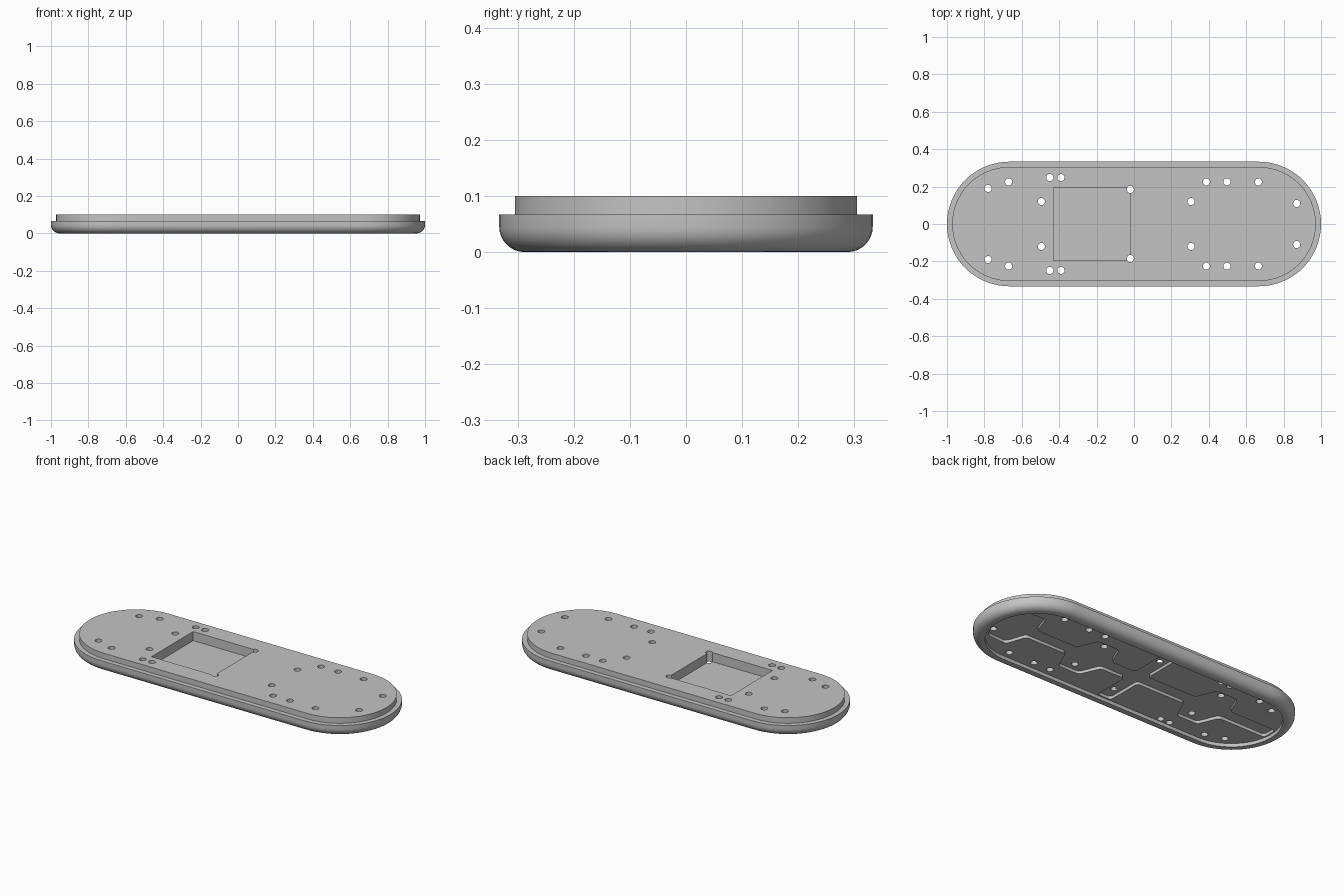
import bpy, bmesh
from math import sin, cos, pi

old = bpy.data.objects.get("Cube")
if old:
    bpy.data.objects.remove(old)

grey = bpy.data.materials.new("plain grey")
grey.use_nodes = True
grey.diffuse_color = (0.55, 0.55, 0.55, 1)
grey.node_tree.nodes["Principled BSDF"].inputs["Base Color"].default_value = (0.55, 0.55, 0.55, 1)

HALF_LENGTH, HALF_WIDTH = 1.0, 0.333
FLOOR_Z, CHANNEL_Z, POCKET_Z = 0.02, 0.037, 0.046
STEP_Z, TOP_Z = 0.067, 0.1


def finish(bm, name):
    bmesh.ops.recalc_face_normals(bm, faces=bm.faces[:])
    mesh = bpy.data.meshes.new(name)
    bm.to_mesh(mesh)
    bm.free()
    mesh.materials.append(grey)
    obj = bpy.data.objects.new(name, mesh)
    bpy.context.collection.objects.link(obj)
    return obj


def stadium(inset, steps=32):
    """Outline of two half circles joined by straight sides."""
    r = HALF_WIDTH - inset
    c = HALF_LENGTH - HALF_WIDTH
    pts = []
    for side in (1, -1):
        for i in range(steps + 1):
            a = -pi / 2 + pi * i / steps
            pts.append((side * (c + r * cos(a)), side * r * sin(a)))
    return pts


def prism(name, outline, z0, z1, rounding=0.0):
    bm = bmesh.new()
    bm.faces.new([bm.verts.new((x, y, z0)) for x, y in outline])
    if rounding:
        bmesh.ops.bevel(bm, geom=bm.verts[:], offset=rounding, segments=4,
                        profile=0.5, affect='VERTICES', clamp_overlap=True)
    extruded = bmesh.ops.extrude_face_region(bm, geom=bm.faces[:])
    for v in extruded["geom"]:
        if isinstance(v, bmesh.types.BMVert):
            v.co.z = z1
    return finish(bm, name)


# Deck body: (inset, z) section from underside floor, round the rim, to the top
fillet = 0.045
section = [(0.063, FLOOR_Z), (0.063, 0.0)]
for i in range(9):
    a = pi / 2 * i / 8
    section.append((fillet * (1 - sin(a)), fillet * (1 - cos(a))))
section += [(0.0, STEP_Z), (0.028, STEP_Z), (0.028, TOP_Z)]

bm = bmesh.new()
loops = [[bm.verts.new((x, y, z)) for x, y in stadium(inset)] for inset, z in section]
for low, high in zip(loops, loops[1:]):
    n = len(low)
    for i in range(n):
        j = (i + 1) % n
        bm.faces.new((low[i], low[j], high[j], high[i]))
bm.faces.new(loops[0])
bm.faces.new(loops[-1])
deck = finish(bm, "deck")

cutters = []

# Square pocket in the top
cutters.append(prism("pocket_cutter",
                     [(-0.43, -0.195), (-0.02, -0.195), (-0.02, 0.195), (-0.43, 0.195)],
                     POCKET_Z, 0.15))

# Underside channel with widened pads and a cross arm, mirrored across y
w = 0.045
half = [(0.925, w), (0.87, 0.155), (0.74, 0.165), (0.70, w)]
half += [(0.43, w), (0.38, 0.165), (0.24, 0.165), (0.19, w)]
half += [(0.03, w), (0.03, 0.262), (-0.06, 0.262), (-0.06, w)]
half += [(-0.38, w), (-0.43, 0.165), (-0.57, 0.165), (-0.62, w), (-0.928, w)]
channel = half + [(x, -y) for x, y in reversed(half)]
cutters.append(prism("channel_cutter", channel, 0.01, CHANNEL_Z, 0.018))

# Screw holes right through the deck, in mirrored pairs
holes = [(-0.78, 0.19), (-0.67, 0.225), (-0.45, 0.248), (-0.39, 0.248),
         (-0.495, 0.12), (-0.02, 0.185), (0.305, 0.12), (0.387, 0.225),
         (0.497, 0.225), (0.665, 0.225), (0.87, 0.11)]
bm = bmesh.new()
for x, y in holes:
    for side in (1, -1):
        made = bmesh.ops.create_cone(bm, cap_ends=True, segments=20,
                                     radius1=0.019, radius2=0.019, depth=0.4)
        bmesh.ops.translate(bm, verts=made["verts"], vec=(x, y * side, 0.05))
cutters.append(finish(bm, "hole_cutter"))

for cutter in cutters:
    mod = deck.modifiers.new(cutter.name, 'BOOLEAN')
    mod.operation = 'DIFFERENCE'
    mod.solver = 'EXACT'
    mod.object = cutter
    cutter.hide_render = True

# Bake the cuts, then drop the cutters
bpy.context.view_layer.update()
graph = bpy.context.evaluated_depsgraph_get()
baked = bpy.data.meshes.new_from_object(deck.evaluated_get(graph))
deck.modifiers.clear()
deck.data = baked
for cutter in cutters:
    bpy.data.objects.remove(cutter)

bpy.ops.object.select_all(action='DESELECT')
deck.select_set(True)
bpy.context.view_layer.objects.active = deck
bpy.ops.object.shade_smooth_by_angle(angle=pi / 6)
